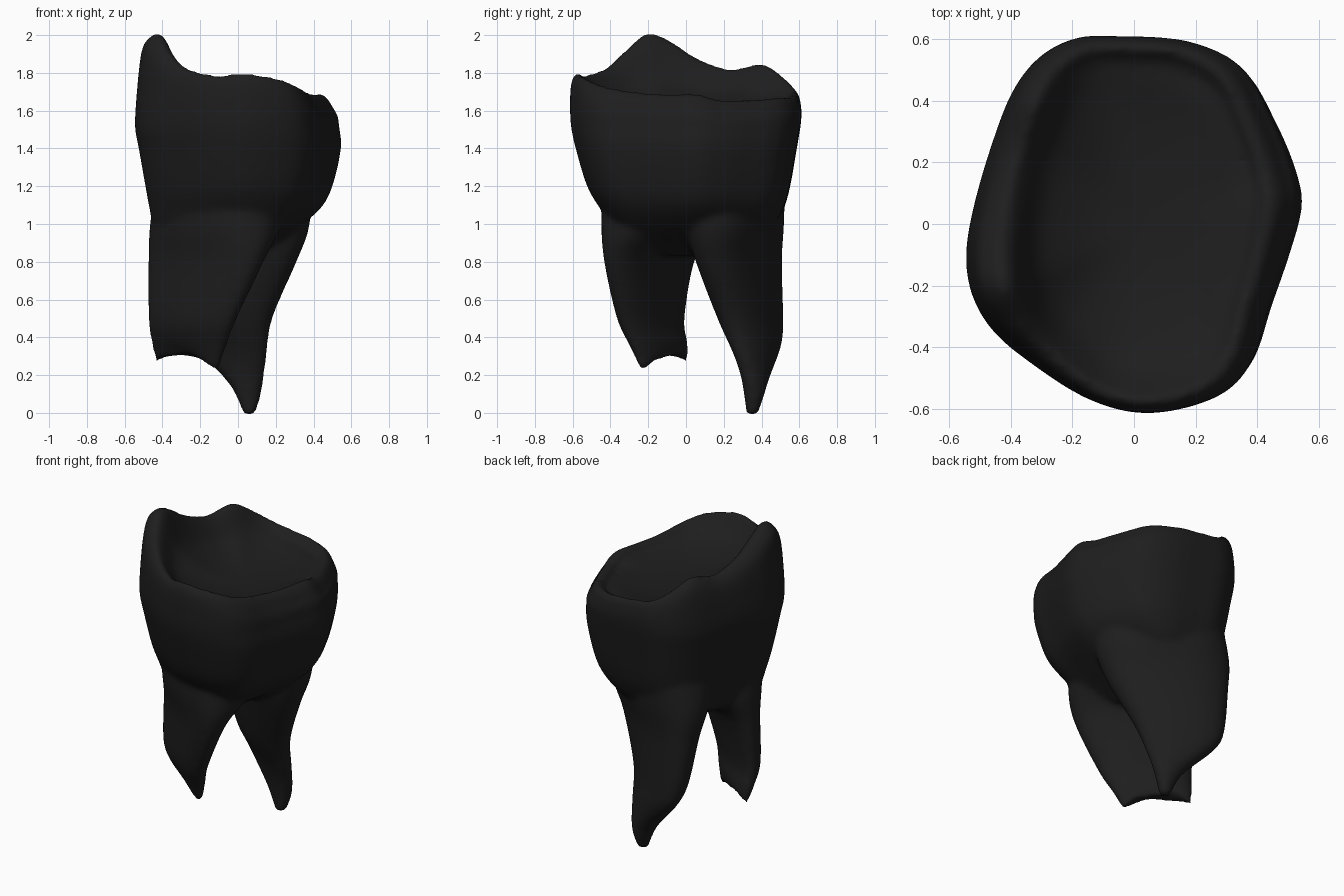
import bpy, bmesh, math
from mathutils import Vector

if "Cube" in bpy.data.objects:
    bpy.data.objects.remove(bpy.data.objects["Cube"])

N = 72

# Crown outline seen from above, with the rim height at each point
OUTLINE = [(-.05, .61, 1.70), (.18, .595, 1.68), (.36, .51, 1.67), (.465, .33, 1.66),
           (.525, .18, 1.66), (.545, .06, 1.69), (.505, -.10, 1.69), (.445, -.28, 1.70),
           (.385, -.46, 1.73), (.27, -.565, 1.77), (.05, -.615, 1.80), (-.15, -.57, 1.79),
           (-.35, -.445, 1.83), (-.47, -.34, 1.92), (-.535, -.22, 2.01), (-.55, -.09, 1.97),
           (-.525, .06, 1.88), (-.47, .25, 1.82), (-.40, .43, 1.85), (-.31, .545, 1.78),
           (-.19, .605, 1.72)]


def spline(a, b, c, d, t):
    """Catmull-Rom between b and c."""
    return .5 * (2 * b + (c - a) * t + (2 * a - 5 * b + 4 * c - d) * t * t
                 + (3 * b - a - 3 * c + d) * t ** 3)


def closed_curve(pts, n):
    """Sample a smooth closed curve."""
    pts = [Vector(p) for p in pts]
    k, out = len(pts), []
    for i in range(n):
        f = i * k / n
        j, t = int(f), f - int(f)
        out.append(spline(*(pts[(j + o) % k] for o in (-1, 0, 1, 2)), t))
    return out


def loft(bm, rings, steps=4):
    """Skin a stack of rings smoothly and cap both ends."""
    rings = [[Vector(p) for p in r] for r in rings]
    last, dense = len(rings) - 1, []
    for j in range(last):
        near = [rings[min(max(j + o, 0), last)] for o in (-1, 0, 1, 2)]
        for s in range(steps):
            dense.append([spline(*q, s / steps) for q in zip(*near)])
    dense.append(rings[-1])
    loops = [[bm.verts.new(p) for p in r] for r in dense]
    for a, b in zip(loops, loops[1:]):
        for i in range(N):
            j = (i + 1) % N
            bm.faces.new((a[i], a[j], b[j], b[i]))
    bm.faces.new(loops[0])
    bm.faces.new(loops[-1])


def root_ring(z, cx, cy, a, b, deg, tilt=0, dip=0):
    """Blade-shaped root section; tilt and dip shape its lower edge."""
    t, ring = math.radians(deg), []
    for i in range(N):
        w = 2 * math.pi * i / N
        cu, sv = math.cos(w), math.sin(w)
        u = a * math.copysign(abs(cu) ** .9, cu)
        v = b * math.copysign(abs(sv) ** .9, sv)
        ring.append((cx + u * math.cos(t) - v * math.sin(t),
                     cy + u * math.sin(t) + v * math.cos(t),
                     z - tilt * cu - dip * cu * cu))
    return ring


bm = bmesh.new()

# Crown and neck: z, then reach to -x, +x, -y, +y
base = closed_curve(OUTLINE, N)
rings = []
for z, x0, x1, y0, y1 in [(.83, .22, .06, .12, .16), (.89, .36, .17, .26, .33),
                          (.97, .44, .30, .37, .45), (1.08, .468, .435, .45, .515),
                          (1.2, .49, .50, .52, .55), (1.4, .525, .545, .58, .585),
                          (1.52, .545, .535, .605, .605)]:
    rings.append([(p.x * (x1 / .545 if p.x > 0 else x0 / .55),
                   p.y * (y1 / .61 if p.y > 0 else y0 / .61), z) for p in base])

# Rounded rim: x scale, y scale, drop below the rim
rings.append([(p.x * .97, p.y, (p.z - .09 + 1.55) / 2) for p in base])
for sx, sy, drop in [(.93, .995, .08), (.87, .975, .025), (.79, .93, 0), (.71, .87, .04)]:
    rings.append([(p.x * sx, p.y * sy, p.z - drop) for p in base])

# Chewing basin: scales, centre shift, share of rim height over the floor
for sx, sy, dx, k in [(.60, .76, .01, .45), (.46, .58, .03, .22),
                      (.28, .36, .04, .07), (.08, .10, .05, 0)]:
    rings.append([(p.x * sx + dx, p.y * sy, 1.6 + k * (p.z - 1.6)) for p in base])
loft(bm, rings)

# Front root: wide diagonal blade with two low corners
loft(bm, [root_ring(*r) for r in [
    (1.3, -.09, -.13, .34, .26, -35), (1.0, -.12, -.15, .38, .23, -35),
    (.8, -.17, -.195, .355, .135, -35), (.5, -.24, -.187, .275, .092, -35),
    (.38, -.26, -.145, .235, .072, -36, .01, .02),
    (.325, -.27, -.115, .20, .05, -36, .025, .08)]])

# Back root: blade narrowing to a point on its right side
loft(bm, [root_ring(*r) for r in [
    (1.3, .02, .22, .38, .28, -24), (1.0, .0, .255, .40, .215, -24),
    (.8, -.02, .28, .36, .16, -28), (.5, -.06, .34, .267, .118, -30),
    (.32, -.04, .38, .205, .085, -26, .035),
    (.13, .04, .365, .085, .06, -12, .02), (-.01, .06, .35, .03, .03, 0)]])

bmesh.ops.recalc_face_normals(bm, faces=bm.faces)
mesh = bpy.data.meshes.new("tooth")
bm.to_mesh(mesh)
bm.free()
tooth = bpy.data.objects.new("tooth", mesh)
bpy.context.collection.objects.link(tooth)

# Fuse crown and roots, then soften the joins
fuse = tooth.modifiers.new("fuse", 'REMESH')
fuse.mode = 'VOXEL'
fuse.voxel_size = .016
fuse.use_smooth_shade = True
soft = tooth.modifiers.new("soften", 'SMOOTH')
soft.factor = .5
soft.iterations = 10
bpy.context.view_layer.objects.active = tooth
tooth.select_set(True)
for name in ("fuse", "soften"):
    bpy.ops.object.modifier_apply(modifier=name)
bpy.ops.object.shade_smooth()

# Near-black surface
mat = bpy.data.materials.new("dark_enamel")
mat.diffuse_color = (.013, .013, .013, 1)
mat.use_nodes = True
mat.node_tree.nodes["Principled BSDF"].inputs["Base Color"].default_value = mat.diffuse_color
tooth.data.materials.clear()
tooth.data.materials.append(mat)
